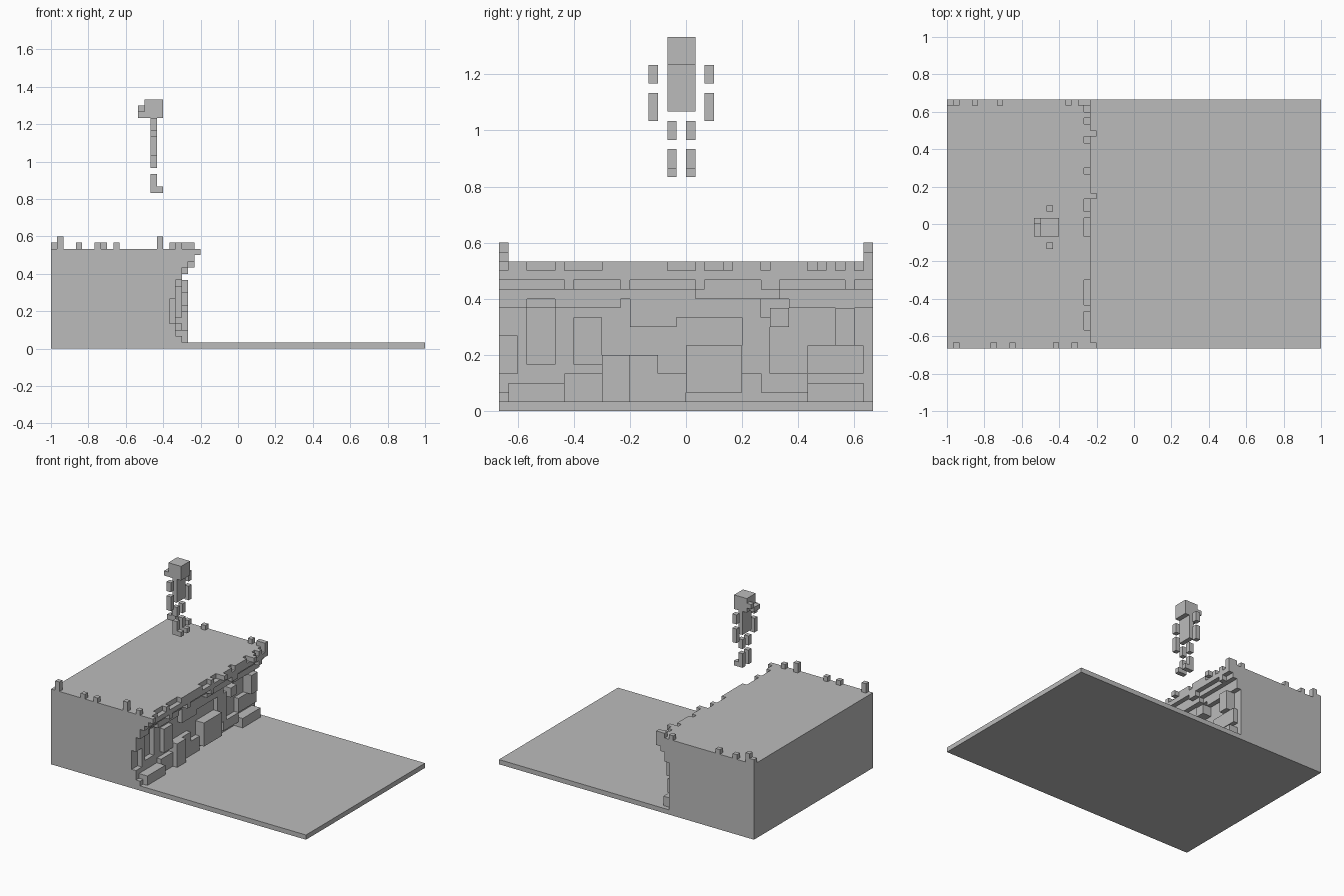
import bpy
import bmesh
from mathutils import Vector

UNIT = 1 / 30                      # one block
ORIGIN = Vector((-30, -20, 0))     # corner of the block grid

default = bpy.data.objects.get("Cube")
if default:
    bpy.data.objects.remove(default, do_unlink=True)

grey = bpy.data.materials.new("plain grey")
grey.use_nodes = True
GREY = (0.5, 0.5, 0.5, 1)
grey.diffuse_color = GREY
grey.node_tree.nodes["Principled BSDF"].inputs["Base Color"].default_value = GREY


def finish(name, bm):
    """Turn a mesh in block coordinates into a named object."""
    for vert in bm.verts:
        vert.co = (vert.co + ORIGIN) * UNIT
    bmesh.ops.recalc_face_normals(bm, faces=bm.faces)
    mesh = bpy.data.meshes.new(name)
    bm.to_mesh(mesh)
    bm.free()
    mesh.materials.append(grey)
    obj = bpy.data.objects.new(name, mesh)
    bpy.context.collection.objects.link(obj)
    return obj


def add_box(bm, low, high):
    low, high = Vector(low), Vector(high)
    corners = bmesh.ops.create_cube(bm, size=1)["verts"]
    for vert in corners:
        vert.co = (low + high) / 2 + vert.co * (high - low)


def box(name, low, high):
    bm = bmesh.new()
    add_box(bm, low, high)
    return finish(name, bm)


# Ground slab
box("ground", (0, 0, 0), (60, 40, 1))

# Cliff: how far each block row reaches, bottom to overhanging lip
reach = {}


def paint(depth, y0, y1, z0, z1):
    for y in range(y0, y1):
        for z in range(z0, z1):
            reach[y, z] = depth


paint(20, 0, 40, 1, 12)
paint(21, 0, 40, 12, 13)
paint(22, 0, 40, 13, 14)
paint(23, 0, 40, 14, 16)

# Ledges and hollows in the cliff face, keyed by reach
FACE_PATCHES = {
    21: [(0, 1, 1, 2), (0, 3, 11, 12), (6, 13, 11, 12), (7, 11, 1, 4),
         (8, 11, 5, 10), (14, 17, 1, 6), (17, 20, 1, 4), (14, 19, 9, 12),
         (19, 28, 10, 12), (26, 29, 4, 10), (28, 33, 2, 4),
         (33, 39, 4, 7), (31, 40, 11, 12)],
    19: [(0, 2, 4, 8), (3, 6, 5, 11)],
    22: [(1, 7, 1, 3), (11, 14, 1, 6), (20, 26, 2, 7), (29, 31, 9, 11),
         (33, 39, 1, 3), (36, 38, 7, 11), (21, 30, 12, 13)],
}
for depth, patches in FACE_PATCHES.items():
    for patch in patches:
        paint(depth, *patch)

# Ragged lip: notches, overhanging blocks and short drips
LIP_ROW = 15
for start, end in [(3, 6), (7, 11), (18, 21), (22, 24),
                   (28, 29), (33, 34), (36, 37), (38, 39)]:
    paint(22, start, end, LIP_ROW, LIP_ROW + 1)
for y in (0, 24, 34):
    paint(24, y, y + 1, LIP_ROW, LIP_ROW + 1)
for y in (7, 13, 21, 28, 29, 37):
    paint(23, y, y + 1, LIP_ROW - 2, LIP_ROW - 1)

# Cliff skin: end faces per block, plus walls wherever the reach changes
bm = bmesh.new()


def quad(*points):
    bm.faces.new([bm.verts.new(p) for p in points])


for (y, z), x in reach.items():
    quad((x, y, z), (x, y + 1, z), (x, y + 1, z + 1), (x, y, z + 1))
    quad((0, y, z), (0, y, z + 1), (0, y + 1, z + 1), (0, y + 1, z))
    for dy, dz in ((1, 0), (-1, 0), (0, 1), (0, -1)):
        near = reach.get((y + dy, z + dz), 0)
        if near < x:
            if dy:
                side = y + max(dy, 0)
                edge = [(side, z), (side, z + 1)]
            else:
                side = z + max(dz, 0)
                edge = [(y, side), (y + 1, side)]
            a, b = edge
            quad((near, *a), (x, *a), (x, *b), (near, *b))
bmesh.ops.remove_doubles(bm, verts=bm.verts, dist=0.01)
bmesh.ops.recalc_face_normals(bm, faces=bm.faces)
bmesh.ops.dissolve_limit(bm, angle_limit=0.02, verts=bm.verts, edges=bm.edges)
finish("cliff", bm)

# Small stubs along the two top edges: column and height
CLIFF_TOP = 16
STUBS = {
    "front": (0, [(1, 2), (7, 1), (10, 1), (17, 2), (20, 1)]),
    "back": (39, [(0, 1), (1, 2), (4, 1), (8, 1), (19, 1), (21, 1), (22, 1)]),
}
for side, (y, stubs) in STUBS.items():
    bm = bmesh.new()
    for x, height in stubs:
        add_box(bm, (x, y, CLIFF_TOP), (x + 1, y + 1, CLIFF_TOP + height))
    finish(side + "_edge_stubs", bm)

# Floating figure: head, hair and torso
box("head", (15, 18, 37), (18, 21, 40))
box("hair_lower", (14, 18, 37), (15, 20, 38))
box("hair_upper", (14, 20, 38), (15, 21, 39))
box("torso", (16, 18, 32), (17, 21, 37))

# Limbs on both sides
for side, arm_y, leg_y in (("right", 16, 18), ("left", 22, 20)):
    for part, y, bottom, top in (("upper_arm", arm_y, 35, 37),
                                 ("lower_arm", arm_y, 31, 34),
                                 ("upper_leg", leg_y, 29, 31),
                                 ("lower_leg", leg_y, 26, 28)):
        box(side + "_" + part, (16, y, bottom), (17, y + 1, top))
    box(side + "_foot", (16, leg_y, 25), (18, leg_y + 1, 26))
